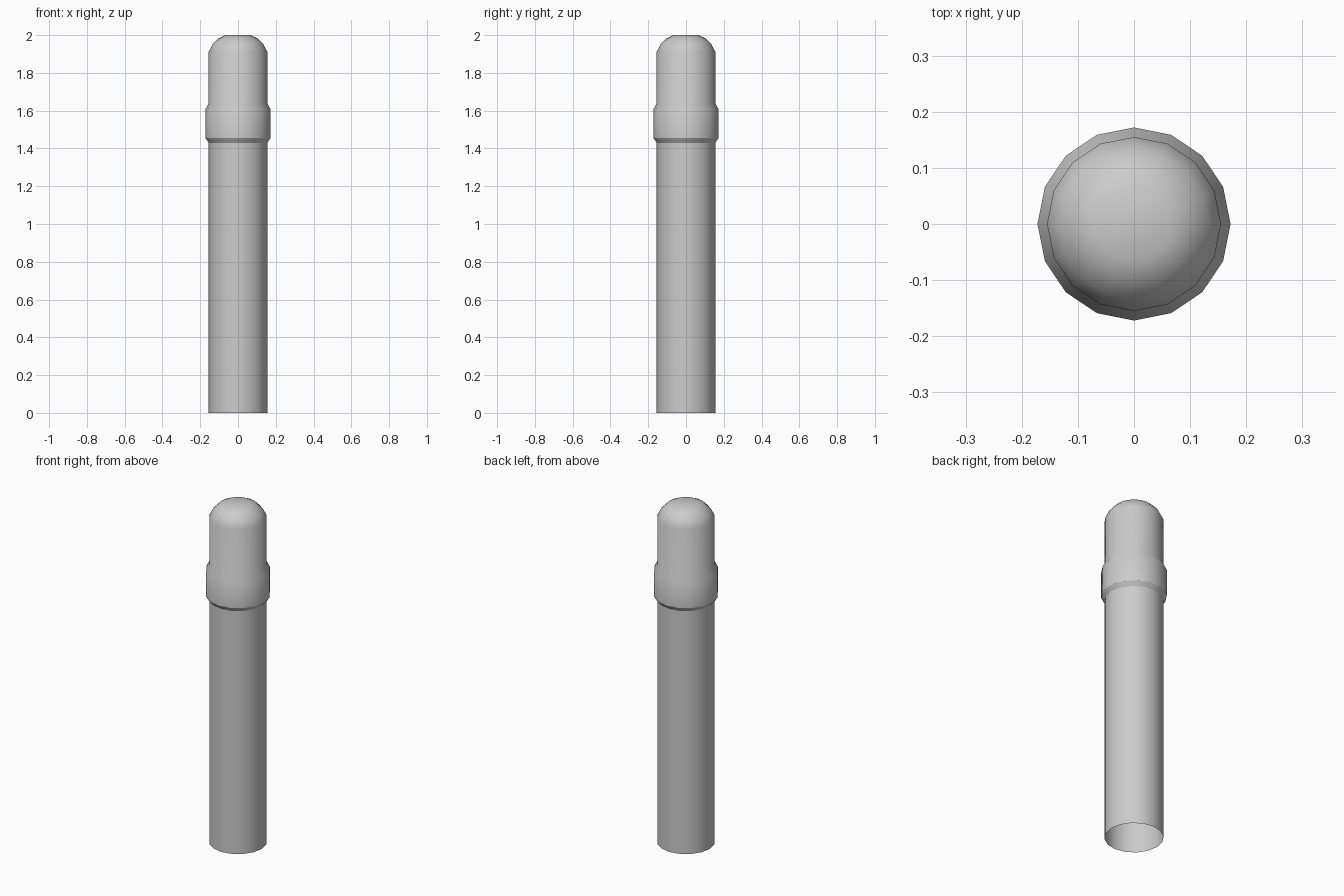
import bpy, bmesh, math

if "Cube" in bpy.data.objects:
    bpy.data.objects.remove(bpy.data.objects["Cube"])

SIDES = 16


def lathe(name, profile, cap_top=False):
    """Revolve (radius, z) points around z into an object."""
    bm = bmesh.new()
    rings = []
    for r, z in profile:
        rings.append([bm.verts.new((r * math.cos(2 * math.pi * i / SIDES),
                                    r * math.sin(2 * math.pi * i / SIDES), z))
                      for i in range(SIDES)])
    for low, high in zip(rings, rings[1:]):
        for i in range(SIDES):
            j = (i + 1) % SIDES
            bm.faces.new((low[i], low[j], high[j], high[i]))
    if cap_top:
        bm.faces.new(rings[-1])
    mesh = bpy.data.meshes.new(name)
    bm.to_mesh(mesh)
    bm.free()
    obj = bpy.data.objects.new(name, mesh)
    bpy.context.collection.objects.link(obj)
    bpy.ops.object.select_all(action='DESELECT')
    obj.select_set(True)
    bpy.context.view_layer.objects.active = obj
    bpy.ops.object.shade_smooth_by_angle(angle=math.radians(28))
    return obj


# One continuous post: open-bottomed shaft, chamfered collar, rounded flat-topped head
lathe("bollard_post", [
    (0.155, 0.0), (0.155, 1.43),
    (0.172, 1.455), (0.172, 1.608), (0.155, 1.64),
    (0.155, 1.912), (0.134, 1.952), (0.105, 1.981), (0.067, 2.0),
], cap_top=True)
